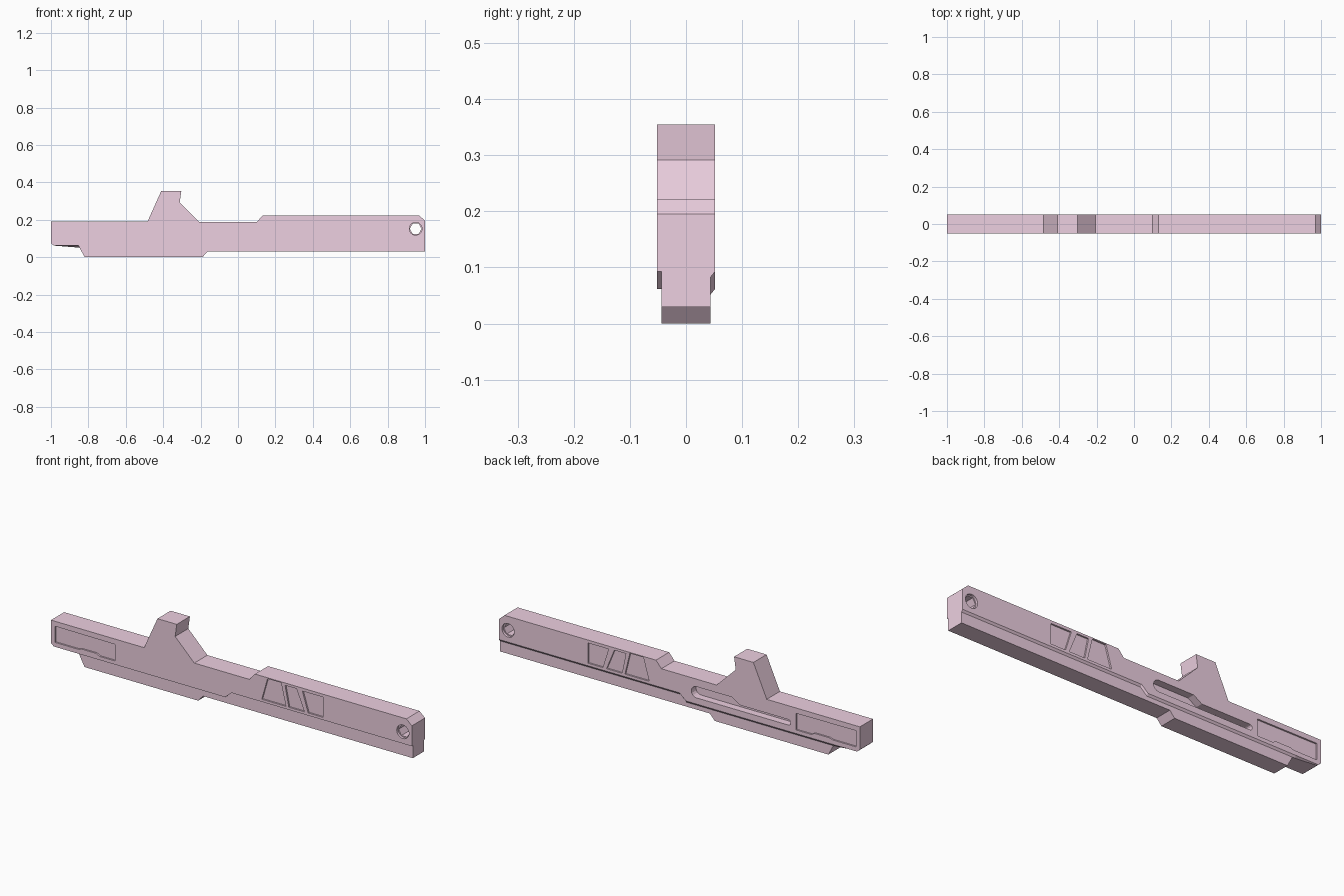
import bpy, bmesh, math

if "Cube" in bpy.data.objects:
    bpy.data.objects.remove(bpy.data.objects["Cube"])


def loft(name, rings):
    """Solid through matching (x, z) outlines placed at given y values."""
    bm = bmesh.new()
    loops = [[bm.verts.new((x, y, z)) for x, z in pts] for y, pts in rings]
    n = len(loops[0])
    for a, b in zip(loops, loops[1:]):
        for i in range(n):
            j = (i + 1) % n
            bm.faces.new((a[i], a[j], b[j], b[i]))
    bm.faces.new(loops[0])
    bm.faces.new(loops[-1])
    bmesh.ops.recalc_face_normals(bm, faces=bm.faces)
    mesh = bpy.data.meshes.new(name)
    bm.to_mesh(mesh)
    bm.free()
    obj = bpy.data.objects.new(name, mesh)
    bpy.context.collection.objects.link(obj)
    return obj


def prism(name, pts, y0, y1):
    return loft(name, [(y0, pts), (y1, pts)])


def boolean(target, other, operation):
    mod = target.modifiers.new(operation, 'BOOLEAN')
    mod.operation = operation
    mod.solver = 'EXACT'
    mod.object = other
    bpy.context.view_layer.objects.active = target
    bpy.ops.object.modifier_apply(modifier=mod.name)
    bpy.data.objects.remove(other, do_unlink=True)


def circle(cx, cz, r, n, a0=0.0, a1=2 * math.pi, closed=True):
    steps = n if closed else n - 1
    return [(cx + r * math.cos(a0 + (a1 - a0) * i / steps),
             cz + r * math.sin(a0 + (a1 - a0) * i / steps)) for i in range(n)]


W, NW = 0.052, 0.044      # half widths of upper body and lower rail

# Upper body with the raised hook; its back ledge is undercut
top = [(1, 0.195), (0.97, 0.222), (0.13, 0.222), (0.10, 0.187), (-0.206, 0.187),
       (-0.312, 0.292), (-0.303, 0.355), (-0.41, 0.355), (-0.484, 0.19),
       (-1, 0.19), (-1, 0.075), (-0.985, 0.062)]
ledge = [(-0.86, 0.062), (-0.035, 0.062), (0, 0.093), (1, 0.093)]
outline = top + ledge
undercut = top + [(x, z - 0.01) for x, z in ledge]
body = loft("receiver_body", [(-W, outline), (-NW, outline), (NW, undercut), (W, outline)])

# Narrower lower rail
rail = prism("lower_rail", [(-0.853, 0.062), (-0.82, 0), (-0.19, 0), (-0.163, 0.03),
                            (1, 0.03), (1, 0.12), (0.02, 0.12), (-0.05, 0.08),
                            (-0.84, 0.08)], -NW, NW)
boolean(body, rail, 'UNION')

# Shallow windows and rear panels on both sides
recesses = [
    [(0.2, 0.217), (0.275, 0.217), (0.302, 0.106), (0.168, 0.106)],
    [(0.297, 0.21), (0.361, 0.21), (0.404, 0.106), (0.318, 0.106)],
    [(0.393, 0.207), (0.508, 0.207), (0.508, 0.106), (0.425, 0.106)],
    [(-0.978, 0.165), (-0.646, 0.163), (-0.646, 0.08), (-0.73, 0.08),
     (-0.75, 0.09), (-0.83, 0.09), (-0.85, 0.084), (-0.978, 0.084)],
]
for pts in recesses:
    for side in (-1, 1):
        boolean(body, prism("recess_cutter", pts, side * (W - 0.008), side * 0.1), 'DIFFERENCE')

# Stepped slot with round ends, back side only
slot = circle(-0.094, 0.121, 0.028, 9, -math.pi / 2, math.pi / 2, False)
slot += [(-0.29, 0.149), (-0.335, 0.121)]
slot += circle(-0.603, 0.107, 0.014, 7, math.pi / 2, 1.5 * math.pi, False)
boolean(body, prism("slot_cutter", slot, 0.015, 0.1), 'DIFFERENCE')

# Cross pin hole: round counterbore with a hexagonal through hole
for side in (-1, 1):
    boolean(body, prism("counterbore_cutter", circle(0.95, 0.152, 0.034, 24),
                        side * (W - 0.012), side * 0.1), 'DIFFERENCE')
boolean(body, prism("pin_hole_cutter", circle(0.95, 0.152, 0.0315, 6), -0.1, 0.1), 'DIFFERENCE')

mat = bpy.data.materials.new("pink")
mat.diffuse_color = (0.85, 0.63, 0.75, 1)
mat.use_nodes = True
mat.node_tree.nodes["Principled BSDF"].inputs["Base Color"].default_value = mat.diffuse_color
body.data.materials.clear()
body.data.materials.append(mat)
for poly in body.data.polygons:
    poly.material_index = 0
    poly.use_smooth = False
